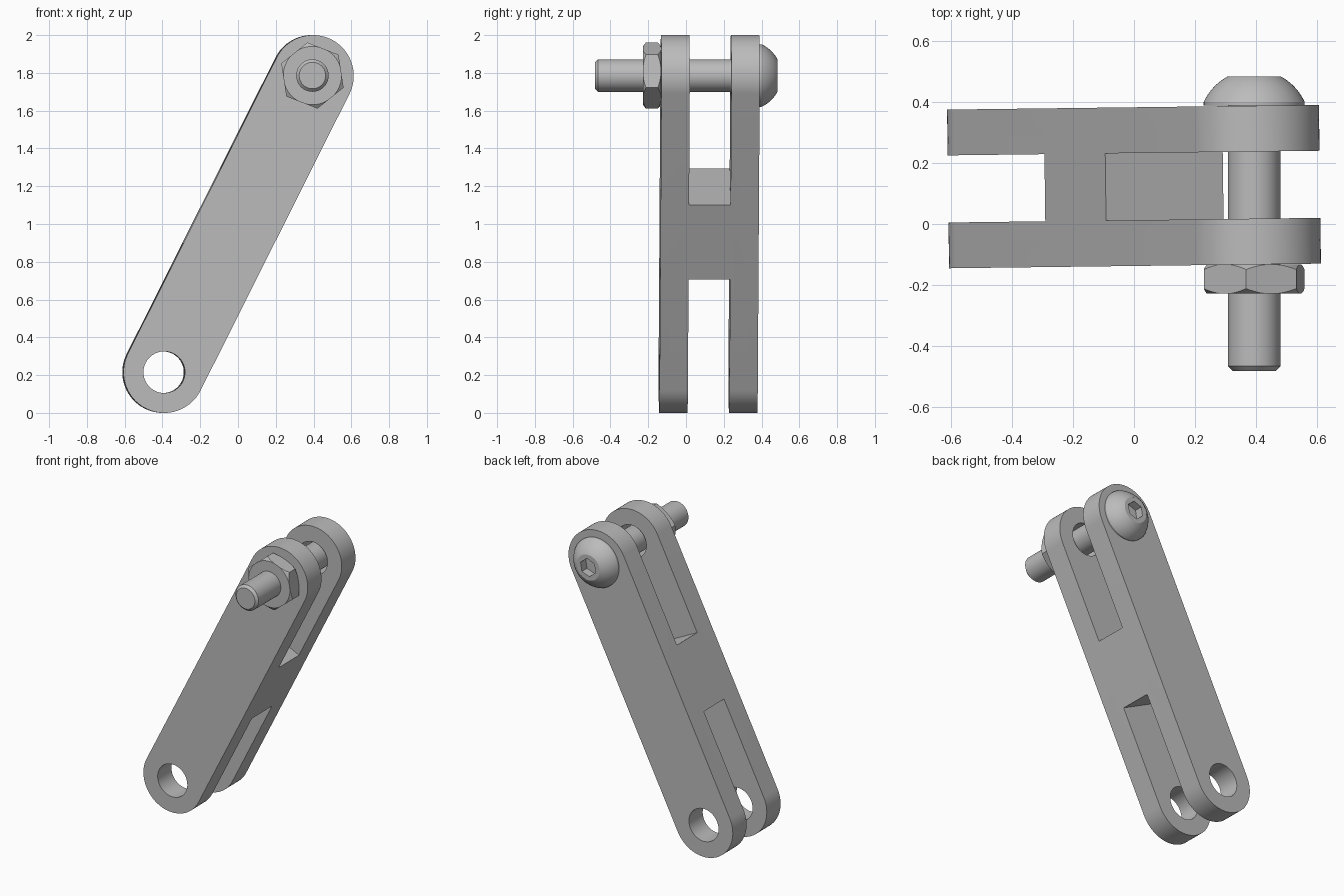
import bpy, bmesh
from math import sin, cos, pi, radians, sqrt
from mathutils import Matrix, Vector

default = bpy.data.objects.get("Cube")
if default:
    bpy.data.objects.remove(default, do_unlink=True)

steel = bpy.data.materials.new("grey_steel")
steel.use_nodes = True
steel.diffuse_color = (0.5, 0.5, 0.5, 1)
steel.node_tree.nodes["Principled BSDF"].inputs["Base Color"].default_value = (0.5, 0.5, 0.5, 1)


def finish(name, bm):
    """Turn a bmesh into a named object with clean outward normals."""
    bmesh.ops.remove_doubles(bm, verts=bm.verts, dist=1e-5)
    bmesh.ops.recalc_face_normals(bm, faces=bm.faces)
    mesh = bpy.data.meshes.new(name)
    bm.to_mesh(mesh)
    bm.free()
    mesh.materials.append(steel)
    obj = bpy.data.objects.new(name, mesh)
    bpy.context.collection.objects.link(obj)
    return obj


def prism(name, outline, y0, y1):
    """Extrude an x/z outline along y."""
    bm = bmesh.new()
    face = bm.faces.new([bm.verts.new((x, y0, z)) for x, z in outline])
    ext = bmesh.ops.extrude_face_region(bm, geom=[face])
    moved = [v for v in ext["geom"] if isinstance(v, bmesh.types.BMVert)]
    bmesh.ops.translate(bm, verts=moved, vec=(0, y1 - y0, 0))
    return finish(name, bm)


def lathe(name, profile, steps=64):
    """Spin (radius, y) points around the y axis."""
    bm = bmesh.new()
    verts = [bm.verts.new((r, y, 0)) for r, y in profile]
    edges = [bm.edges.new(pair) for pair in zip(verts, verts[1:])]
    bmesh.ops.spin(bm, geom=verts + edges, cent=(0, 0, 0), axis=(0, 1, 0),
                   angle=2 * pi, steps=steps)
    return finish(name, bm)


def arc(r, a0, a1, n, cx=0.0, cz=0.0):
    return [(cx + r * cos(a0 + (a1 - a0) * i / n), cz + r * sin(a0 + (a1 - a0) * i / n))
            for i in range(n + 1)]


def ring(r, n, start=0.0, cz=0.0):
    return arc(r, start, start + 2 * pi, n, 0, cz)[:-1]


def combine(obj, cutter, operation):
    """Apply a boolean and discard the cutter."""
    cutter.hide_render = True
    mod = obj.modifiers.new("cut", "BOOLEAN")
    mod.operation, mod.solver, mod.object = operation, "EXACT", cutter
    bpy.context.view_layer.objects.active = obj
    bpy.ops.object.modifier_apply(modifier=mod.name)
    bpy.data.objects.remove(cutter, do_unlink=True)


# Link body: rounded bar with a fork and an eye at each end
HALF, RAD, WIDTH = 0.878, 0.2155, 0.26
bar = arc(RAD, 0, pi, 40, 0, HALF) + arc(RAD, pi, 2 * pi, 40, 0, -HALF)
link = prism("fork_link", bar, -WIDTH, WIDTH)
for side in (1, -1):
    slot = [(-0.4, side * 0.222), (0.4, side * 0.222), (0.4, side * 1.4), (-0.4, side * 1.4)]
    combine(link, prism("slot_cutter", slot, -0.11, 0.11), "DIFFERENCE")
    combine(link, prism("eye_cutter", ring(0.11, 64, 0, side * HALF), -0.5, 0.5), "DIFFERENCE")
link.data.transform(Matrix.Translation((0, 0.1225, 1))
                    @ Matrix.Rotation(0.0125, 4, "Z")
                    @ Matrix.Rotation(radians(26.66), 4, "Y"))

# Button-head bolt: chamfered shank and domed head
SHANK, HEAD, SEAT, CROWN = 0.086, 0.1655, 0.389, 0.484
centre, dome = 0.323, 0.1826
profile = [(0, -0.482), (0.07, -0.482), (SHANK, -0.466), (SHANK, SEAT), (HEAD, SEAT)]
for i in range(11):
    r = sqrt(HEAD ** 2 + (SHANK ** 2 - HEAD ** 2) * i / 10)
    profile.append((r, centre + sqrt(dome ** 2 - r ** 2)))
profile += [(SHANK, CROWN), (0, CROWN)]
bolt = lathe("button_head_bolt", profile)
combine(bolt, prism("socket_cutter", ring(0.06, 6, radians(20)), CROWN - 0.055, 0.6), "DIFFERENCE")

# Hex nut with chamfered corners on both faces
NEAR, FAR, CORNER = -0.228, -0.133, 0.177
nut = prism("hex_nut", ring(CORNER, 6, radians(98.7)), NEAR, FAR)
cone = lathe("chamfer_cutter", [(0, NEAR - 0.001), (0.153, NEAR - 0.001), (0.185, NEAR + 0.022),
                                (0.185, FAR - 0.022), (0.153, FAR + 0.001), (0, FAR + 0.001)], 96)
combine(nut, cone, "INTERSECT")

for part in (bolt, nut):
    part.data.transform(Matrix.Translation((0.394, 0, 1.786)))

# Smooth the round surfaces, keep the edges crisp
bpy.ops.object.select_all(action="DESELECT")
for part in (link, bolt, nut):
    part.select_set(True)
bpy.context.view_layer.objects.active = link
bpy.ops.object.shade_smooth_by_angle(angle=radians(20))
